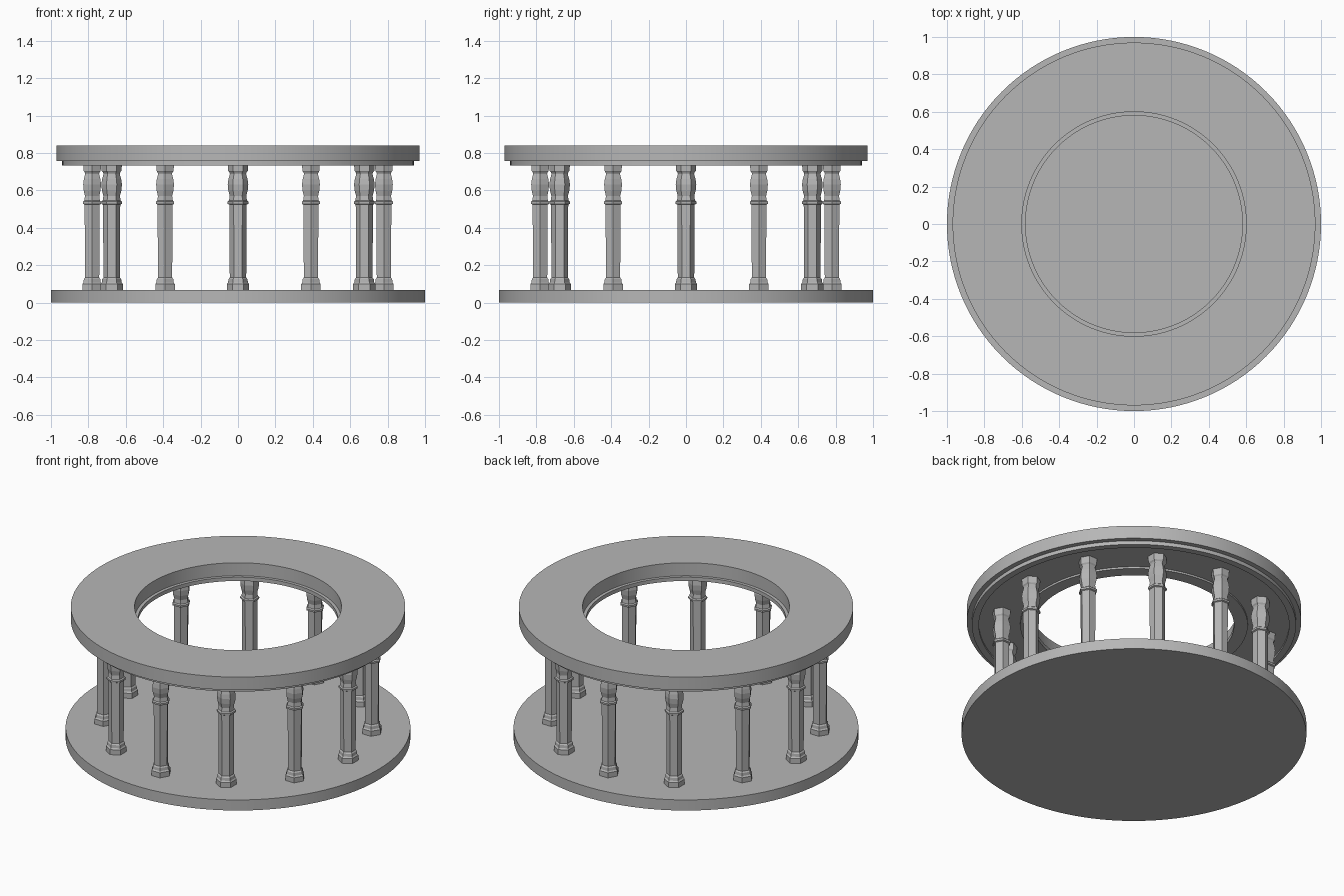
import bpy
import bmesh
from math import sin, cos, radians, tau

old = bpy.data.objects.get("Cube")
if old:
    bpy.data.objects.remove(old, do_unlink=True)

COLUMNS = 12
COLUMN_RADIUS = 0.78

stone = bpy.data.materials.new("grey stone")
stone.use_nodes = True
grey = (0.47, 0.47, 0.47, 1)
stone.diffuse_color = grey
stone.node_tree.nodes["Principled BSDF"].inputs["Base Color"].default_value = grey


def lathe(name, profile, sides, phase=0.0, hollow=False):
    """Revolve (radius, height) points; a hollow profile closes on itself."""
    bm = bmesh.new()
    rings = []
    for r, z in profile:
        angles = [phase + tau * i / sides for i in range(sides)]
        rings.append([bm.verts.new((r * cos(a), r * sin(a), z)) for a in angles])
    pairs = list(zip(rings, rings[1:]))
    if hollow:
        pairs.append((rings[-1], rings[0]))
    else:
        bm.faces.new(rings[0])
        bm.faces.new(rings[-1])
    for low, high in pairs:
        for i in range(sides):
            j = (i + 1) % sides
            bm.faces.new((low[i], low[j], high[j], high[i]))
    bmesh.ops.recalc_face_normals(bm, faces=bm.faces)
    mesh = bpy.data.meshes.new(name)
    bm.to_mesh(mesh)
    bm.free()
    mesh.materials.append(stone)
    return mesh


def place(name, mesh, location=(0, 0, 0), turn=0.0):
    obj = bpy.data.objects.new(name, mesh)
    obj.location = location
    obj.rotation_euler.z = turn
    bpy.context.collection.objects.link(obj)
    return obj


def smooth(obj):
    bpy.ops.object.select_all(action="DESELECT")
    obj.select_set(True)
    bpy.context.view_layer.objects.active = obj
    bpy.ops.object.shade_smooth_by_angle(angle=radians(30))


# Solid round floor
smooth(place("floor_disc", lathe("floor_disc", [(1, 0), (1, 0.068)], 128)))

# Open ring roof with a stepped lower edge and a shallow recess underneath
roof_profile = [
    (0.60, 0.84), (0.97, 0.84), (0.97, 0.757), (0.94, 0.757), (0.94, 0.733),
    (0.90, 0.733), (0.90, 0.745), (0.66, 0.745), (0.66, 0.733),
    (0.58, 0.733), (0.58, 0.757), (0.60, 0.757),
]
smooth(place("roof_ring", lathe("roof_ring", roof_profile, 128, hollow=True)))

# Six-sided column: plinth, shaft, collar, bulb and cap
column_profile = [
    (0.060, 0.066), (0.060, 0.100), (0.053, 0.108), (0.051, 0.126),
    (0.044, 0.134), (0.046, 0.524), (0.055, 0.528), (0.056, 0.540),
    (0.048, 0.546), (0.044, 0.570), (0.052, 0.600), (0.055, 0.633),
    (0.051, 0.660), (0.043, 0.688), (0.046, 0.697), (0.053, 0.705),
    (0.055, 0.746),
]
column_mesh = lathe("column", column_profile, 6, phase=tau / 12)
for n in range(COLUMNS):
    a = tau * n / COLUMNS
    spot = (COLUMN_RADIUS * cos(a), COLUMN_RADIUS * sin(a), 0)
    place(f"column_{n + 1}", column_mesh, spot, a)
